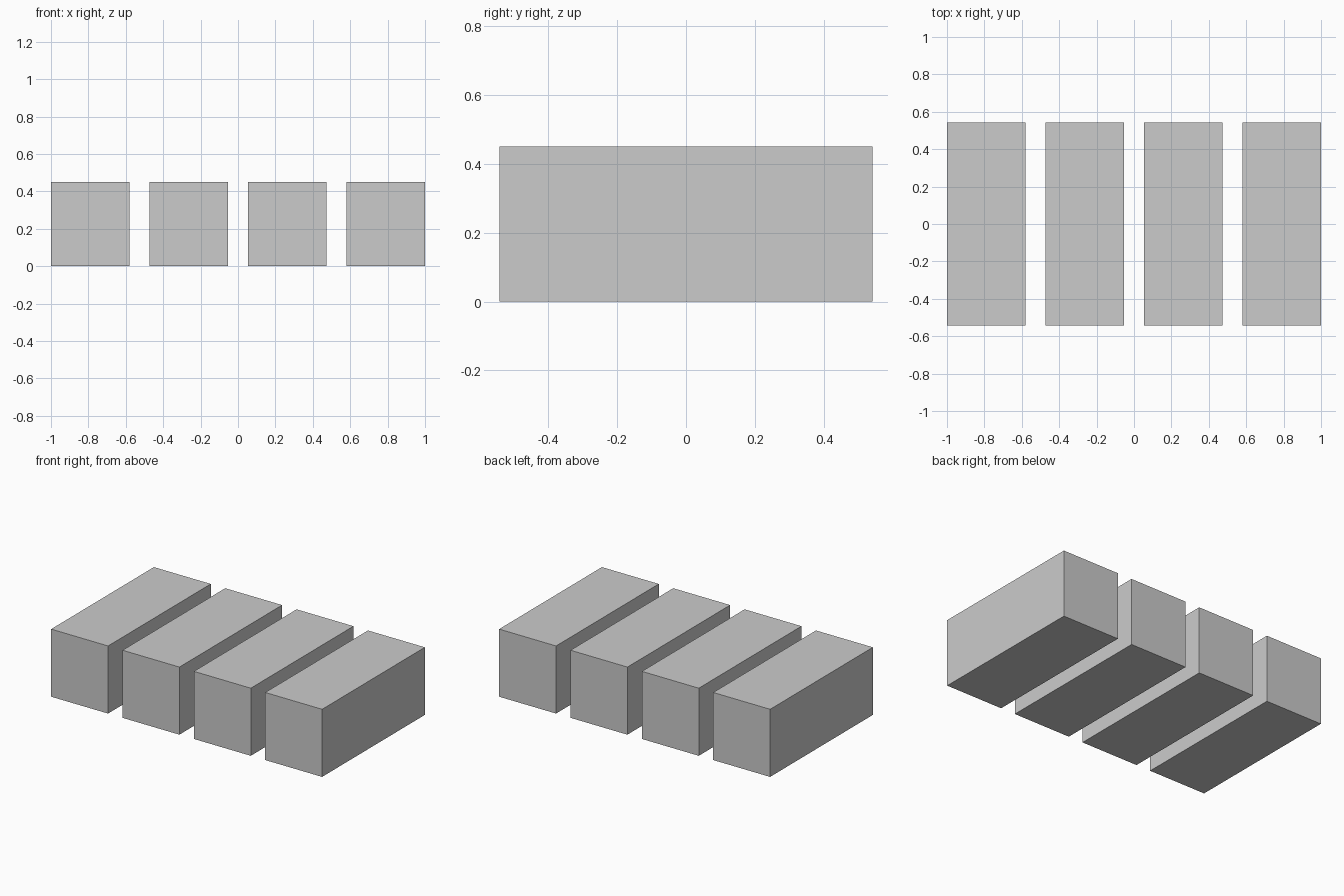
import bpy

if "Cube" in bpy.data.objects:
    bpy.data.objects.remove(bpy.data.objects["Cube"])

COUNT = 4
WIDTH, DEPTH, HEIGHT = 0.42, 1.083, 0.451
PITCH = (2.0 - WIDTH) / (COUNT - 1)


def add_block(name, x):
    bpy.ops.mesh.primitive_cube_add(size=1, location=(x, 0, HEIGHT / 2))
    block = bpy.context.object
    block.name = name
    block.scale = (WIDTH, DEPTH, HEIGHT)
    bpy.ops.object.transform_apply(location=False, rotation=False, scale=True)


# Row of identical, evenly spaced blocks
for i in range(COUNT):
    add_block(f"block_{i + 1}", (i - (COUNT - 1) / 2) * PITCH)
